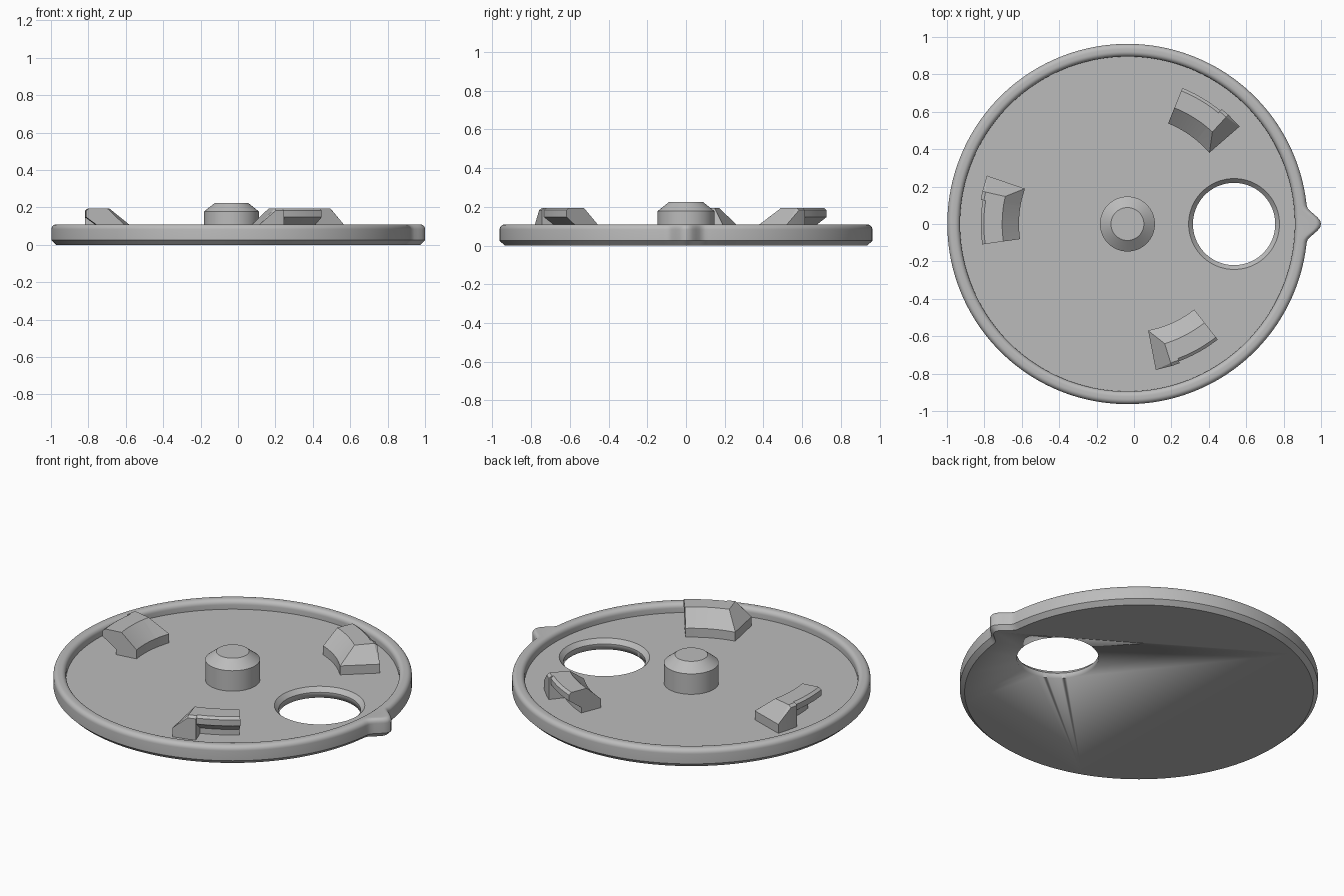
import bpy, bmesh
from math import sin, cos, pi, radians

if "Cube" in bpy.data.objects:
    bpy.data.objects.remove(bpy.data.objects["Cube"], do_unlink=True)

CX = -0.035                      # axis of the disc
FLOOR, RIM, R_OUT, R_IN = 0.057, 0.11, 0.963, 0.895

grey = bpy.data.materials.new("plain_grey")
grey.use_nodes = True
colour = (0.5, 0.5, 0.5, 1)
grey.diffuse_color = colour
grey.node_tree.nodes["Principled BSDF"].inputs["Base Color"].default_value = colour


def finish(name, bm, x=CX, angle=30):
    bmesh.ops.remove_doubles(bm, verts=bm.verts, dist=1e-5)
    bmesh.ops.recalc_face_normals(bm, faces=bm.faces)
    mesh = bpy.data.meshes.new(name)
    bm.to_mesh(mesh)
    bm.free()
    ob = bpy.data.objects.new(name, mesh)
    ob.location.x = x
    bpy.context.collection.objects.link(ob)
    mesh.materials.append(grey)
    bpy.ops.object.select_all(action='DESELECT')
    ob.select_set(True)
    bpy.context.view_layer.objects.active = ob
    bpy.ops.object.shade_smooth_by_angle(angle=radians(angle))
    return ob


def loft(bm, rings, closed_rings):
    """Skin a list of point rings and cap both ends."""
    rows = [[bm.verts.new(p) for p in ring] for ring in rings]
    for a, b in zip(rows, rows[1:]):
        n = len(a)
        for i in range(n if closed_rings else n - 1):
            j = (i + 1) % n
            bm.faces.new((a[i], a[j], b[j], b[i]))
    bm.faces.new(rows[0])
    bm.faces.new(rows[-1])


def lathe(name, profile, steps, x=CX, bump=lambda a, r: 0):
    bm = bmesh.new()
    rings = []
    for r, z in profile:
        ring = []
        for i in range(steps):
            a = 2 * pi * i / steps
            d = r + bump(a, r)
            ring.append((d * cos(a), d * sin(a), z))
        rings.append(ring)
    loft(bm, rings, True)
    return finish(name, bm, x)


def nub(a, r):
    """Thumb nub swelling out of the rim on the +x side."""
    y = R_OUT * min(a, 2 * pi - a)
    if y > 0.1 or r < 0.92:
        return 0
    return 0.036 * (1 + cos(pi * y / 0.1))


# Dished disc with rounded rim
F = 0.027
quarter = [i * pi / 12 for i in range(7)]
profile = [(0.937, 0), (R_OUT, 0.025)]
profile += [(R_OUT - F + F * cos(t), RIM - F + F * sin(t)) for t in quarter]
profile += [(R_IN + F - F * sin(t), RIM - F + F * cos(t)) for t in quarter]
profile += [(R_IN, FLOOR)]
disc = lathe("rimmed_disc", profile, 360, bump=nub)

# Countersunk opening
cutter = lathe("opening_cutter", [(0.22, -0.1), (0.22, 0.032), (0.243, FLOOR), (0.243, 0.2)],
               96, x=0.535)
cutter.hide_render = True
cut = disc.modifiers.new("opening", 'BOOLEAN')
cut.operation, cut.solver, cut.object = 'DIFFERENCE', 'EXACT', cutter
bpy.context.view_layer.objects.active = disc
bpy.ops.object.modifier_apply(modifier=cut.name)
bpy.data.objects.remove(cutter, do_unlink=True)

# Centre knob with bevelled top
lathe("centre_knob", [(0.147, 0.05), (0.147, 0.178), (0.088, 0.225)], 64)


# Bayonet hooks: a solid foot with a hipped end, then an undercut lip
def sector(name, start, sections):
    bm = bmesh.new()
    rings = []
    for deg, points in sections:
        a = radians(start + deg)
        rings.append([(r * cos(a), r * sin(a), z) for r, z in points])
    loft(bm, rings, True)
    finish(name, bm, angle=20)


LOW, SHOULDER, TOP = 0.05, 0.11, 0.195
foot_end = [(0.58, LOW), (0.58, SHOULDER), (0.581, SHOULDER), (0.794, SHOULDER),
            (0.795, SHOULDER), (0.795, LOW)]
foot = [(0.58, LOW), (0.58, SHOULDER), (0.67, TOP), (0.778, TOP),
        (0.795, 0.183), (0.795, LOW)]
lip = [(0.58, LOW), (0.58, SHOULDER), (0.67, TOP), (0.768, TOP),
       (0.784, 0.183), (0.784, 0.148), (0.705, 0.09), (0.705, LOW)]
for k in range(3):
    start = 41 + 120 * k
    sector(f"hook_foot_{k + 1}", start, [(0, foot_end), (6.3, foot), (9.6, foot)])
    sector(f"hook_lip_{k + 1}", start, [(9.6 + 17.4 * i / 6, lip) for i in range(7)])
